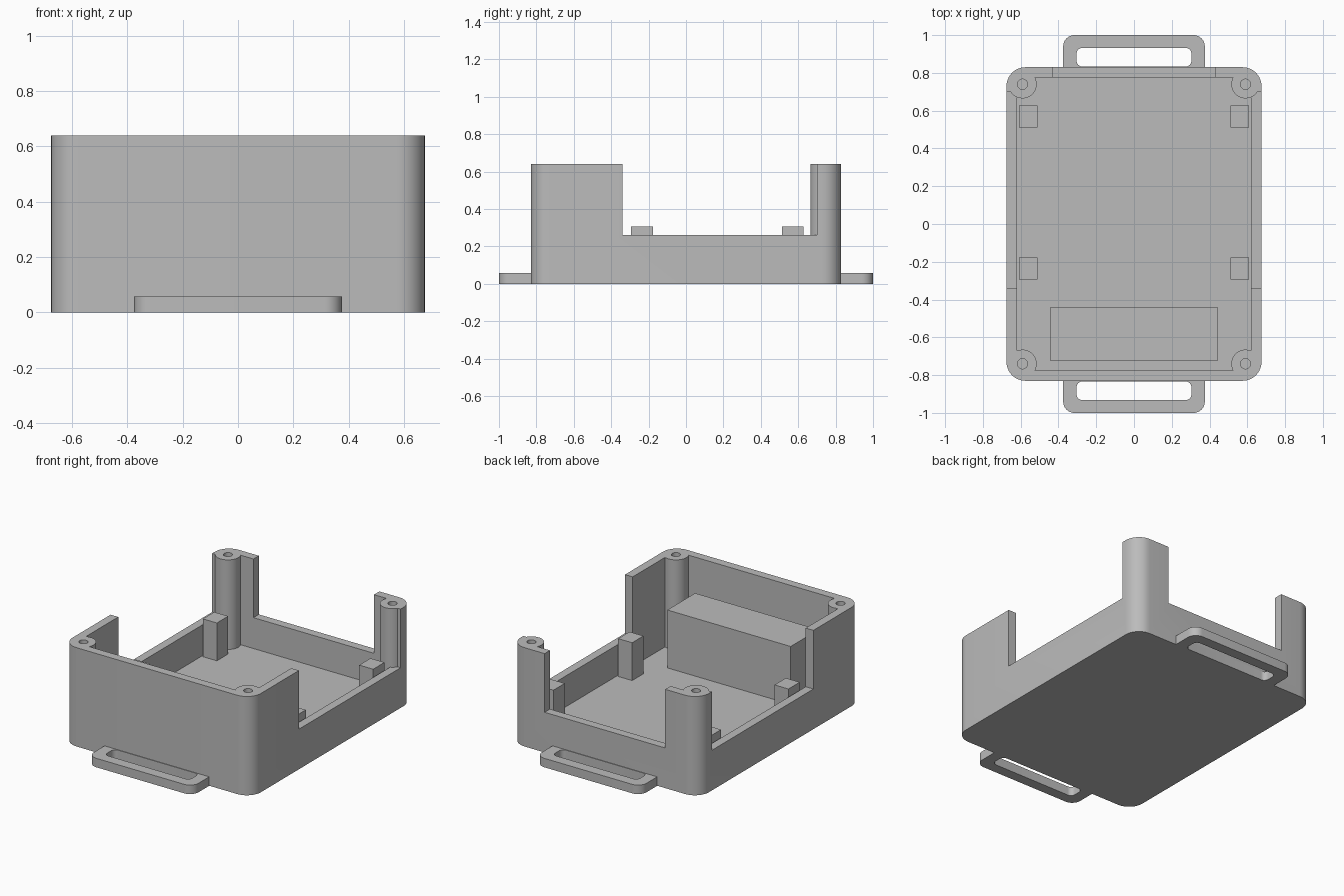
import bpy, bmesh, math

old = bpy.data.objects.get("Cube")
if old:
    bpy.data.objects.remove(old, do_unlink=True)

grey = bpy.data.materials.new("plastic grey")
grey.use_nodes = True
grey.diffuse_color = (0.5, 0.5, 0.5, 1)
grey.node_tree.nodes["Principled BSDF"].inputs["Base Color"].default_value = (0.5, 0.5, 0.5, 1)

WALL_X, WALL_Y, HEIGHT = 0.675, 0.83, 0.64
IN_X, IN_Y, FLOOR, RIM = 0.62, 0.775, 0.06, 0.26


def rounded(x0, x1, y0, y1, radii=(0, 0, 0, 0), steps=10):
    """Rectangle outline; radii run anticlockwise from the +x +y corner."""
    corners = ((x1, y1, -1, -1), (x0, y1, 1, -1), (x0, y0, 1, 1), (x1, y0, -1, 1))
    pts = []
    for i, ((cx, cy, sx, sy), r) in enumerate(zip(corners, radii)):
        for k in range(steps + 1 if r else 1):
            a = math.pi / 2 * (i + k / steps)
            pts.append((cx + sx * r + r * math.cos(a), cy + sy * r + r * math.sin(a)))
    return pts


def circle(cx, cy, r, n=40):
    return [(cx + r * math.cos(math.tau * k / n), cy + r * math.sin(math.tau * k / n))
            for k in range(n)]


def prism(name, outline, z0, z1):
    bm = bmesh.new()
    base = bm.faces.new([bm.verts.new((x, y, z0)) for x, y in outline])
    top = bmesh.ops.extrude_face_region(bm, geom=[base])["geom"]
    bmesh.ops.translate(bm, vec=(0, 0, z1 - z0),
                        verts=[v for v in top if isinstance(v, bmesh.types.BMVert)])
    bmesh.ops.recalc_face_normals(bm, faces=bm.faces)
    mesh = bpy.data.meshes.new(name)
    bm.to_mesh(mesh)
    bm.free()
    mesh.materials.append(grey)
    ob = bpy.data.objects.new(name, mesh)
    bpy.context.collection.objects.link(ob)
    return ob


def activate(ob):
    bpy.ops.object.select_all(action="DESELECT")
    ob.select_set(True)
    bpy.context.view_layer.objects.active = ob


def combine(ob, tool, operation):
    activate(ob)
    mod = ob.modifiers.new("combine", "BOOLEAN")
    mod.operation, mod.object, mod.solver = operation, tool, "EXACT"
    bpy.ops.object.modifier_apply(modifier=mod.name)
    bpy.data.objects.remove(tool, do_unlink=True)


def smooth(ob):
    activate(ob)
    bpy.ops.object.shade_smooth_by_angle(angle=math.radians(30))


# Case: rounded tray with lowered side and back walls
case = prism("case", rounded(-WALL_X, WALL_X, -WALL_Y, WALL_Y, (0.1,) * 4), 0, HEIGHT)
for outline, z0 in (
    (rounded(-IN_X, IN_X, -IN_Y, IN_Y), FLOOR),
    (rounded(-1, 1, -0.34, 0.70), RIM),
    (rounded(-0.432, 0.432, 0.6, 1), RIM),
):
    combine(case, prism("cutter", outline, z0, 1), "DIFFERENCE")

# Screw bosses in the four corners, each with a blind hole
corners = [(sx * 0.59, sy * 0.74) for sx in (-1, 1) for sy in (-1, 1)]
for x, y in corners:
    combine(case, prism("boss", circle(x, y, 0.075), 0.03, HEIGHT), "UNION")
for x, y in corners:
    combine(case, prism("hole", circle(x, y, 0.027), 0.4, 0.8), "DIFFERENCE")
smooth(case)

# Board support posts
for side, sx in (("right", -1), ("left", 1)):
    for end, y in (("front", -0.235), ("back", 0.57)):
        x = sx * 0.56
        prism(f"{end}_{side}_post", rounded(x - 0.05, x + 0.05, y - 0.058, y + 0.058),
              FLOOR, 0.305)

# Block on the floor behind the front wall
prism("battery_block", rounded(-0.442, 0.442, -0.725, -0.44), FLOOR, 0.435)

# Strap loops at both ends
for end, s in (("front", -1), ("back", 1)):
    radii = (0.06, 0.06, 0, 0) if s > 0 else (0, 0, 0.06, 0.06)
    y0, y1 = sorted((s * WALL_Y, s))
    loop = prism(f"{end}_strap_loop", rounded(-0.375, 0.375, y0, y1, radii), 0, 0.058)
    y0, y1 = sorted((s * 0.834, s * 0.932))
    combine(loop, prism("slot", rounded(-0.304, 0.304, y0, y1, (0.03,) * 4), -0.1, 0.2),
            "DIFFERENCE")
    smooth(loop)
